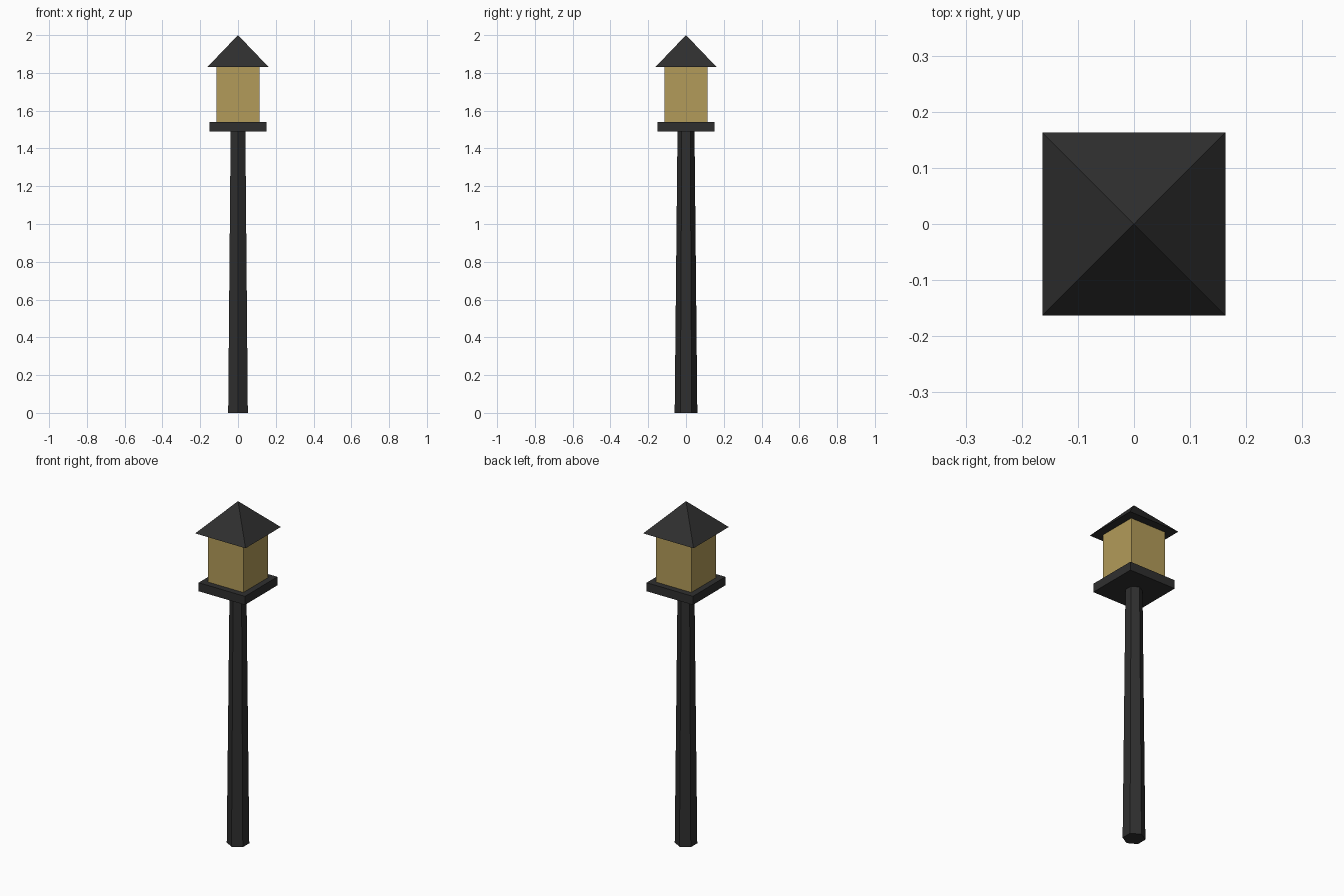
import bpy
from math import pi, sqrt

if "Cube" in bpy.data.objects:
    bpy.data.objects.remove(bpy.data.objects["Cube"])


def material(name, rgba):
    m = bpy.data.materials.new(name)
    m.diffuse_color = rgba
    m.use_nodes = True
    m.node_tree.nodes["Principled BSDF"].inputs["Base Color"].default_value = m.diffuse_color
    return m


iron = material("dark_iron", (0.028, 0.028, 0.028, 1))
glass = material("amber_glass", (0.45, 0.33, 0.1, 0.85))


def tapered(name, sides, r1, r2, z0, z1, turn, mat):
    """Flat-faced prism, frustum or pyramid between two heights."""
    bpy.ops.mesh.primitive_cone_add(vertices=sides, radius1=r1, radius2=r2,
                                    depth=z1 - z0, location=(0, 0, (z0 + z1) / 2),
                                    rotation=(0, 0, turn))
    ob = bpy.context.object
    ob.name = name
    ob.data.materials.append(mat)
    return ob


def half(width):
    """Corner radius of a square with this half width."""
    return width * sqrt(2)


# Hexagonal tapering post with a corner facing the front
tapered("post", 6, 0.06, 0.045, 0.0, 1.49, 0, iron)
# Square shelf under the lantern
tapered("shelf", 4, half(0.15), half(0.15), 1.49, 1.54, pi / 4, iron)
# Glass lantern box
tapered("lantern_glass", 4, half(0.115), half(0.115), 1.54, 1.83, pi / 4, glass)
# Pyramid roof
tapered("roof", 4, half(0.163), 0, 1.83, 2.0, pi / 4, iron)
